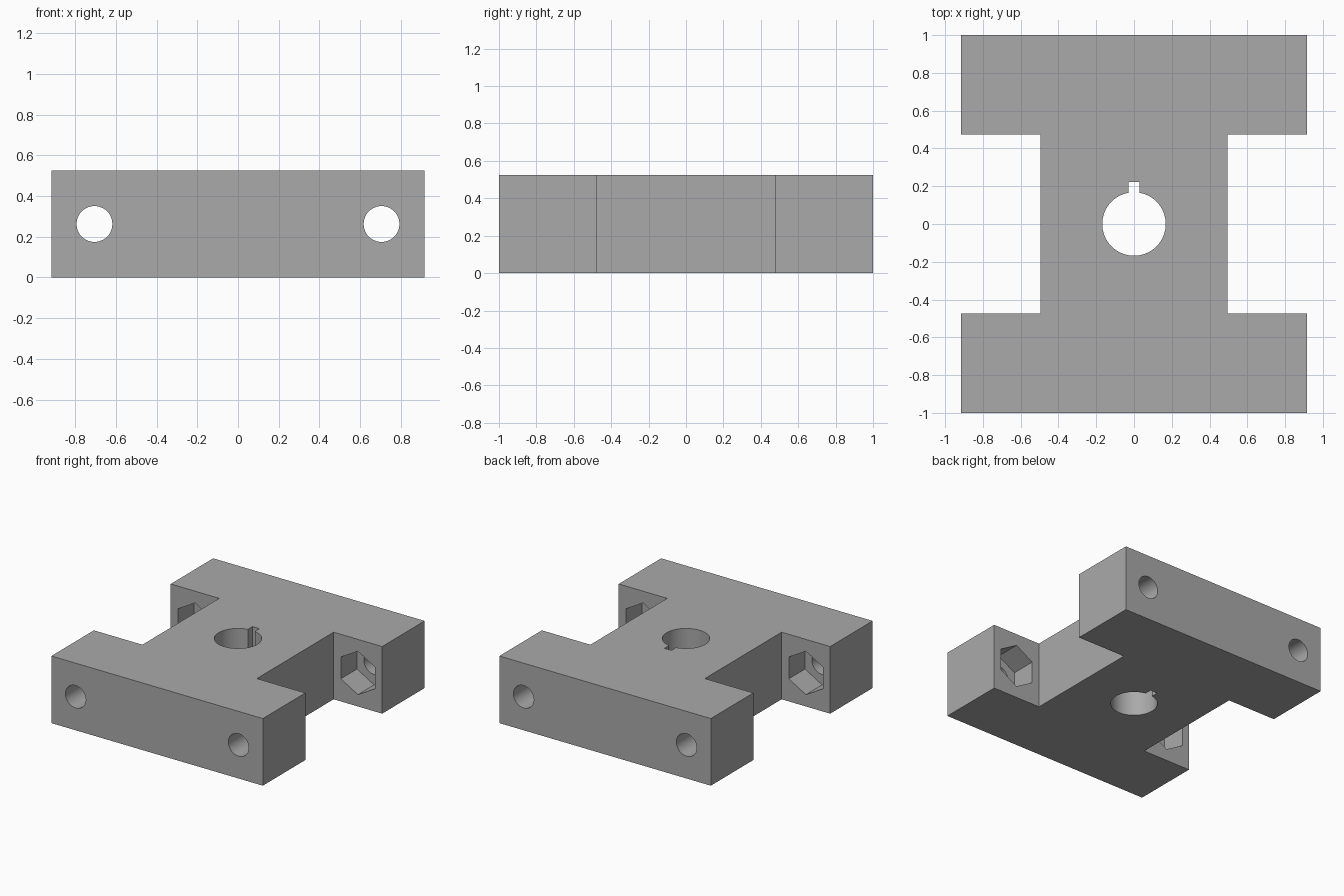
import bpy, bmesh, math
from mathutils import Matrix

if "Cube" in bpy.data.objects:
    bpy.data.objects.remove(bpy.data.objects["Cube"])

H = 0.525            # block height
MID = H / 2
HOLE_X = 0.705       # bolt hole offset

grey = bpy.data.materials.new("plain grey")
grey.diffuse_color = (0.4, 0.4, 0.4, 1)
grey.use_nodes = True
grey.node_tree.nodes["Principled BSDF"].inputs["Base Color"].default_value = grey.diffuse_color


def prism(name, points, depth, matrix=Matrix()):
    """Extrude a flat outline along its local z, then place it."""
    bm = bmesh.new()
    face = bm.faces.new([bm.verts.new((x, y, 0)) for x, y in points])
    res = bmesh.ops.extrude_face_region(bm, geom=[face])
    top = [v for v in res["geom"] if isinstance(v, bmesh.types.BMVert)]
    bmesh.ops.translate(bm, verts=top, vec=(0, 0, depth))
    bmesh.ops.transform(bm, matrix=matrix, verts=bm.verts)
    bmesh.ops.recalc_face_normals(bm, faces=bm.faces)
    me = bpy.data.meshes.new(name)
    bm.to_mesh(me)
    bm.free()
    me.materials.append(grey)
    ob = bpy.data.objects.new(name, me)
    bpy.context.collection.objects.link(ob)
    return ob


def ring(r, n, start=0.0):
    return [(r * math.cos(start + 2 * math.pi * i / n),
             r * math.sin(start + 2 * math.pi * i / n)) for i in range(n)]


# I-shaped block
quarter = [(0.915, 1), (0.915, 0.475), (0.495, 0.475)]
right = quarter + [(x, -y) for x, y in reversed(quarter)]
outline = right + [(-x, y) for x, y in reversed(right)]
body = prism("mounting_block", outline, H)

# Central bore with keyway
R, K = 0.168, 0.03
a = math.acos(K / R)
sweep = 2 * math.pi - (math.pi - 2 * a)
bore = [(R * math.cos(a - sweep * i / 64), R * math.sin(a - sweep * i / 64)) for i in range(65)]
bore += [(-K, 0.222), (K, 0.222)]
cutters = [prism("bore_cutter", bore, H + 0.2, Matrix.Translation((0, 0, -0.1)))]

# Bolt holes along y, and hexagonal nut pockets sunk into the inner flange faces
for sx in (-1, 1):
    turn = Matrix.Rotation(math.pi / 2, 4, 'X')     # local z points to -y
    cutters.append(prism("bolt_cutter", ring(0.088, 48), 2.4,
                         Matrix.Translation((sx * HOLE_X, 1.2, MID)) @ turn))
    for y0 in (0.675, -0.4):
        cutters.append(prism("nut_cutter", ring(0.17, 6, math.pi / 6), 0.275,
                             Matrix.Translation((sx * HOLE_X, y0, MID)) @ turn))

# Cut everything out of the block
bpy.context.view_layer.objects.active = body
body.select_set(True)
for c in cutters:
    c.hide_render = True
    mod = body.modifiers.new("cut", 'BOOLEAN')
    mod.operation = 'DIFFERENCE'
    mod.solver = 'EXACT'
    mod.object = c
    bpy.ops.object.modifier_apply(modifier=mod.name)
    bpy.data.objects.remove(c)

bpy.ops.object.select_all(action='DESELECT')
body.select_set(True)
bpy.ops.object.shade_smooth_by_angle(angle=math.radians(30))
